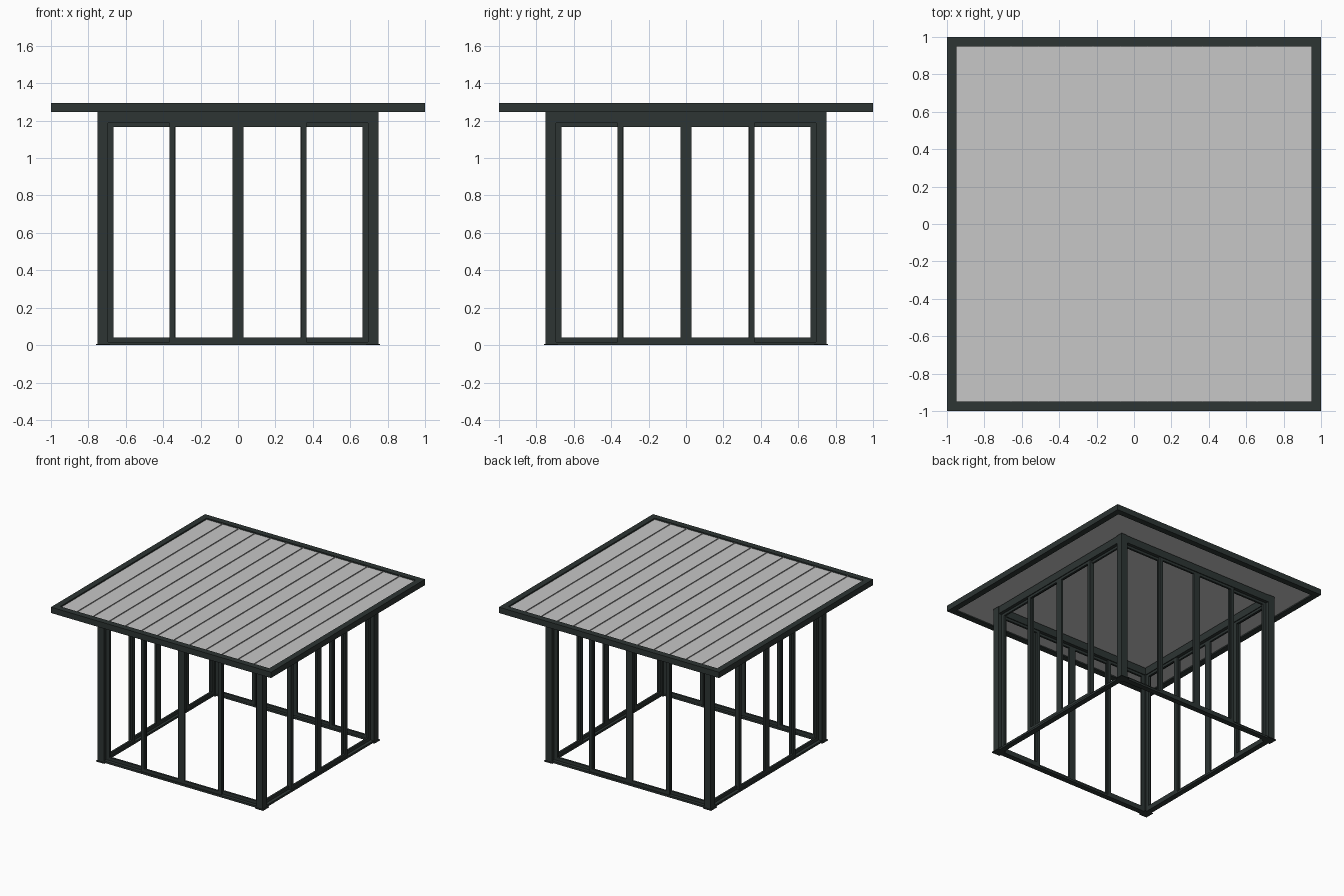
import bpy, bmesh, math
from mathutils import Matrix, Vector

if "Cube" in bpy.data.objects:
    bpy.data.objects.remove(bpy.data.objects["Cube"])


def material(name, rgb):
    m = bpy.data.materials.new(name)
    m.diffuse_color = (*rgb, 1)
    m.use_nodes = True
    m.node_tree.nodes["Principled BSDF"].inputs["Base Color"].default_value = m.diffuse_color
    return m


DARK = material("anthracite metal", (0.026, 0.035, 0.033))
GREY = material("grey roof panel", (0.57, 0.57, 0.57))


def boxes(name, spans, mat, turn=0.0):
    """One object from boxes given as (x0, x1, y0, y1, z0, z1), turned about z."""
    bm = bmesh.new()
    for x0, x1, y0, y1, z0, z1 in spans:
        mtx = (Matrix.Translation(Vector(((x0 + x1) / 2, (y0 + y1) / 2, (z0 + z1) / 2)))
               @ Matrix.Diagonal((x1 - x0, y1 - y0, z1 - z0, 1)))
        bmesh.ops.create_cube(bm, size=1, matrix=mtx)
    bm.transform(Matrix.Rotation(turn, 4, 'Z'))
    me = bpy.data.meshes.new(name)
    bm.to_mesh(me)
    bm.free()
    me.materials.append(mat)
    ob = bpy.data.objects.new(name, me)
    bpy.context.collection.objects.link(ob)
    return ob


# Roof edge frame
ZB, ZT = 1.247, 1.295
boxes("roof_frame", [(-1, 1, -1, -0.95, ZB, ZT), (-1, 1, 0.95, 1, ZB, ZT),
                     (-1, -0.95, -0.95, 0.95, ZB, ZT), (0.95, 1, -0.95, 0.95, ZB, ZT)], DARK)

# Roof sheet with slim raised seams running front to back
boxes("roof_panel", [(-0.95, 0.95, -0.95, 0.95, 1.257, 1.284)], GREY)
N = 13
step = 1.9 / N
boxes("roof_seams", [(-0.95 + i * step - 0.002, -0.95 + i * step + 0.002, -0.95, 0.95, 1.284, 1.291)
                     for i in range(1, N)], GREY)

for k, side in enumerate(("front", "right", "back", "left")):
    a = k * math.pi / 2

    # Corner post with a thin foot plate
    boxes(side + "_corner_post", [(-0.75, -0.695, -0.75, -0.695, 0.0, ZB),
                                  (-0.76, -0.685, -0.76, -0.685, 0.0, 0.006)], DARK, a)

    # Top beam and floor track between posts
    boxes(side + "_top_beam", [(-0.695, 0.695, -0.745, -0.695, 1.187, ZB)], DARK, a)
    boxes(side + "_floor_track", [(-0.695, 0.695, -0.745, -0.70, 0.0, 0.016)], DARK, a)

    # Four sliding sashes, the middle pair on the outer track
    for n, (x0, x1, y0) in enumerate(((-0.695, -0.335, -0.718), (-0.366, 0.0, -0.738),
                                      (0.0, 0.366, -0.738), (0.335, 0.695, -0.718))):
        w, y1, z0, z1 = 0.03, y0 + 0.016, 0.016, 1.19
        boxes(f"{side}_sash_{n + 1}", [(x0, x0 + w, y0, y1, z0, z1), (x1 - w, x1, y0, y1, z0, z1),
                                       (x0 + w, x1 - w, y0, y1, z0, 0.042),
                                       (x0 + w, x1 - w, y0, y1, 1.167, z1)], DARK, a)
